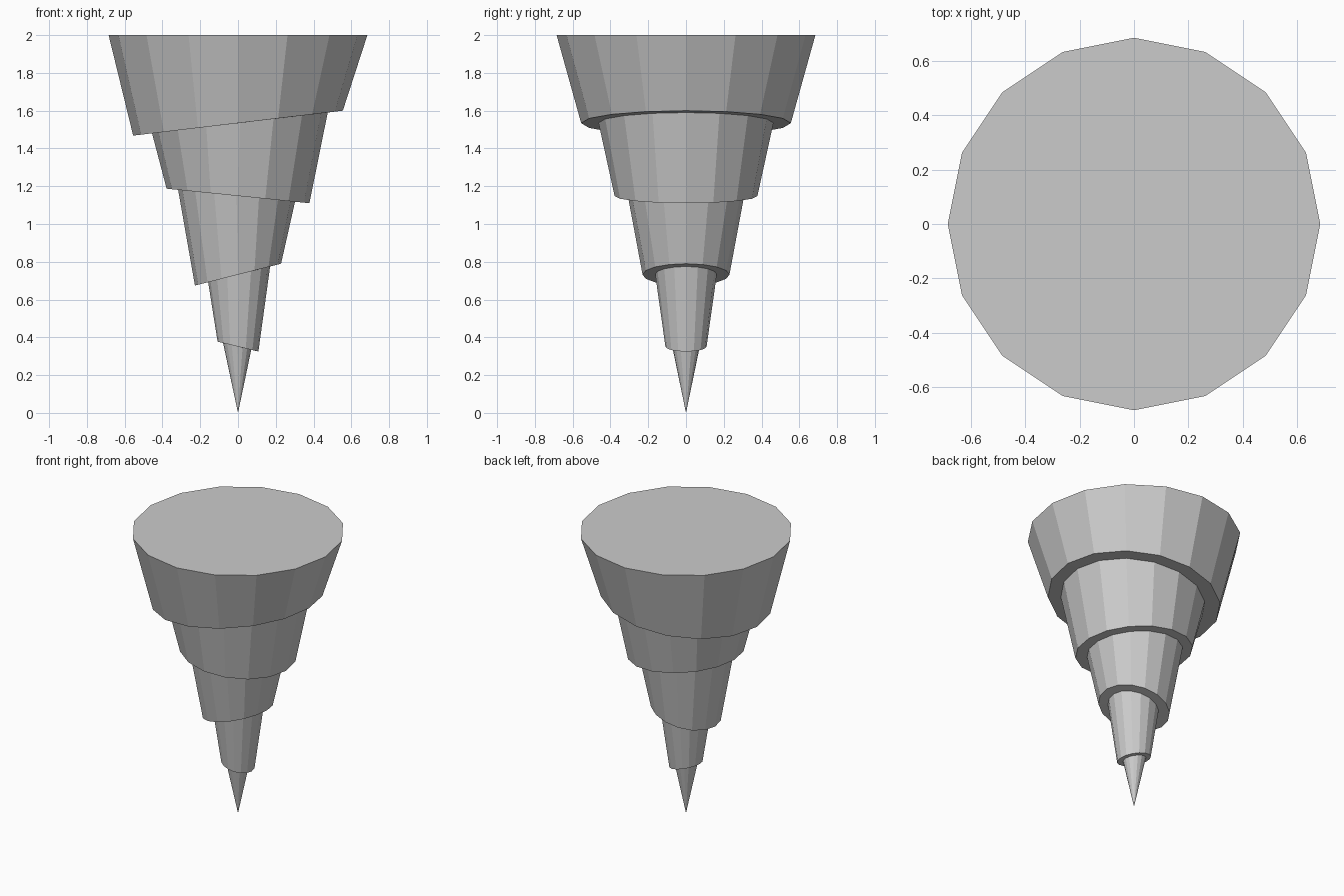
import bpy, bmesh
from math import cos, sin, tau

if "Cube" in bpy.data.objects:
    bpy.data.objects.remove(bpy.data.objects["Cube"])

SIDES = 16

# Tilted rings, top to bottom: left x, left z, right x, right z, half depth in y
RINGS = [
    (-0.685, 2.00, 0.685, 2.00, 0.685),     # flat top
    (-0.555, 1.468, 0.555, 1.60, 0.555),    # upper tier rim
    (-0.455, 1.480, 0.475, 1.590, 0.463),
    (-0.378, 1.187, 0.378, 1.110, 0.378),   # second tier rim
    (-0.317, 1.181, 0.302, 1.118, 0.308),
    (-0.228, 0.674, 0.228, 0.790, 0.230),   # third tier rim
    (-0.158, 0.692, 0.170, 0.775, 0.163),
    (-0.108, 0.377, 0.108, 0.325, 0.109),   # fourth tier rim
    (-0.079, 0.370, 0.070, 0.334, 0.073),
]


def add_ring(bm, xl, zl, xr, zr, ry):
    verts = []
    for i in range(SIDES):
        a = tau * i / SIDES
        t = (1 + cos(a)) / 2
        verts.append(bm.verts.new((xl + (xr - xl) * t, ry * sin(a), zl + (zr - zl) * t)))
    return verts


bm = bmesh.new()
rings = [add_ring(bm, *r) for r in RINGS]

# Top cap
bm.faces.new(rings[0])

# Tier walls and ledges
for upper, lower in zip(rings, rings[1:]):
    for i in range(SIDES):
        j = (i + 1) % SIDES
        bm.faces.new((upper[i], lower[i], lower[j], upper[j]))

# Pointed tip
tip = bm.verts.new((0, 0, 0))
for i in range(SIDES):
    bm.faces.new((rings[-1][i], tip, rings[-1][(i + 1) % SIDES]))

bmesh.ops.recalc_face_normals(bm, faces=bm.faces)
mesh = bpy.data.meshes.new("tiered_spike")
bm.to_mesh(mesh)
bm.free()
bpy.context.collection.objects.link(bpy.data.objects.new("tiered_spike", mesh))
